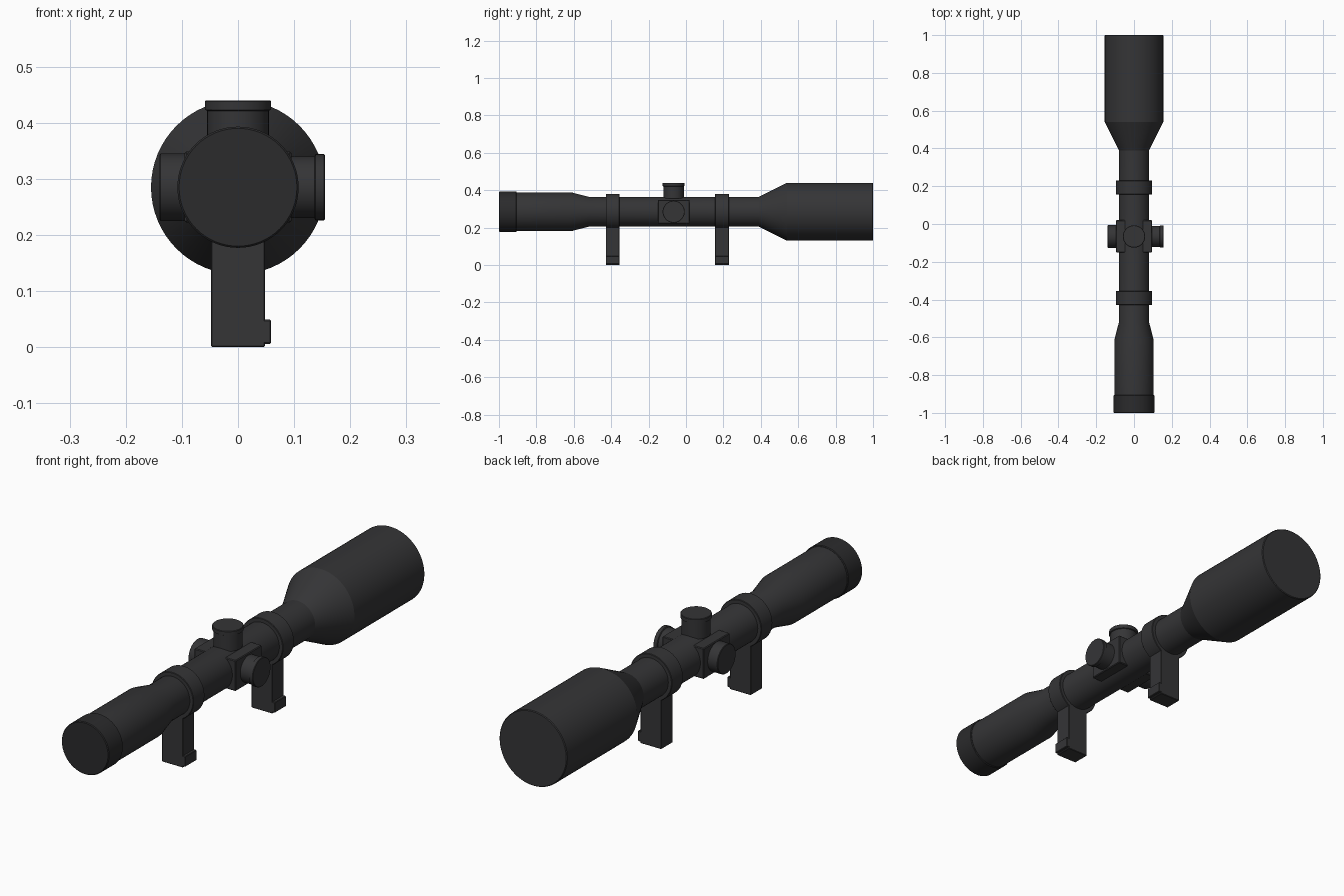
import bpy, bmesh, math
from mathutils import Matrix, Vector

if "Cube" in bpy.data.objects:
    bpy.data.objects.remove(bpy.data.objects["Cube"])

AXIS_Z = 0.285
TURRET_Y = -0.066


def material(name, value):
    m = bpy.data.materials.new(name)
    m.diffuse_color = (value, value, value * 1.06, 1)
    m.use_nodes = True
    m.node_tree.nodes["Principled BSDF"].inputs["Base Color"].default_value = m.diffuse_color
    return m


BODY = material("dark_metal", 0.035)
RUBBER = material("black_rubber", 0.024)


def finish(name, bm, mat):
    bmesh.ops.recalc_face_normals(bm, faces=bm.faces)
    mesh = bpy.data.meshes.new(name)
    bm.to_mesh(mesh)
    bm.free()
    mesh.materials.append(mat)
    ob = bpy.data.objects.new(name, mesh)
    bpy.context.collection.objects.link(ob)
    bpy.ops.object.select_all(action='DESELECT')
    ob.select_set(True)
    bpy.context.view_layer.objects.active = ob
    bpy.ops.object.shade_smooth_by_angle(angle=math.radians(20))
    return ob


def lathe(name, profile, direction, origin, mat=BODY, segments=64):
    """Closed solid of revolution; profile holds (distance along axis, radius)."""
    bm = bmesh.new()
    rings = []
    for d, r in profile:
        rings.append([bm.verts.new((r * math.cos(a), r * math.sin(a), d))
                      for a in (2 * math.pi * i / segments for i in range(segments))])
    for a, b in zip(rings, rings[1:]):
        for i in range(segments):
            j = (i + 1) % segments
            bm.faces.new((a[i], a[j], b[j], b[i]))
    bm.faces.new(rings[0])
    bm.faces.new(rings[-1])
    turn = Vector((0, 0, 1)).rotation_difference(Vector(direction)).to_matrix().to_4x4()
    bm.transform(Matrix.Translation(origin) @ turn)
    return finish(name, bm, mat)


def box(name, lo, hi, bevel=0.002):
    lo, hi = Vector(lo), Vector(hi)
    bm = bmesh.new()
    bmesh.ops.create_cube(bm, size=1)
    bm.transform(Matrix.Translation((lo + hi) / 2) @ Matrix.Diagonal((*(hi - lo), 1)))
    bmesh.ops.bevel(bm, geom=bm.edges[:], offset=bevel, segments=1, affect='EDGES')
    return finish(name, bm, BODY)


# Main tube with flared objective bell and eyepiece
lathe("scope_tube", [(-0.91, 0.104), (-0.615, 0.104), (-0.52, 0.08), (0.39, 0.08),
                     (0.54, 0.155), (0.997, 0.155), (1.0, 0.152)],
      (0, 1, 0), (0, 0, AXIS_Z))

# Rubber eyepiece ring
lathe("eyepiece_ring", [(-1.0, 0.105), (-0.997, 0.108), (-0.908, 0.108), (-0.905, 0.105)],
      (0, 1, 0), (0, 0, AXIS_Z), RUBBER)

# Turret housing
box("turret_block", (-0.095, -0.151, 0.222), (0.095, 0.02, 0.349), 0.003)

# Adjustment knobs
centre = (0, TURRET_Y, AXIS_Z)
capped = [(0.07, 0.055), (0.136, 0.055), (0.138, 0.059), (0.153, 0.059), (0.155, 0.057)]
lathe("elevation_knob", capped, (0, 0, 1), centre, segments=48)
lathe("windage_knob", capped, (1, 0, 0), centre, segments=48)
lathe("focus_knob", [(0.07, 0.06), (0.138, 0.06), (0.14, 0.058)], (-1, 0, 0), centre, segments=48)

# Two mounts: ring, post and clamp screw plate
for label, y in (("rear", -0.392), ("front", 0.193)):
    lathe(label + "_mount_ring", [(-0.037, 0.094), (-0.035, 0.096), (0.035, 0.096), (0.037, 0.094)],
          (0, 1, 0), (0, y, AXIS_Z))
    box(label + "_mount_post", (-0.048, y - 0.037, 0), (0.048, y + 0.037, 0.23))
    box(label + "_mount_clamp", (0.04, y - 0.037, 0.006), (0.059, y + 0.037, 0.049))
